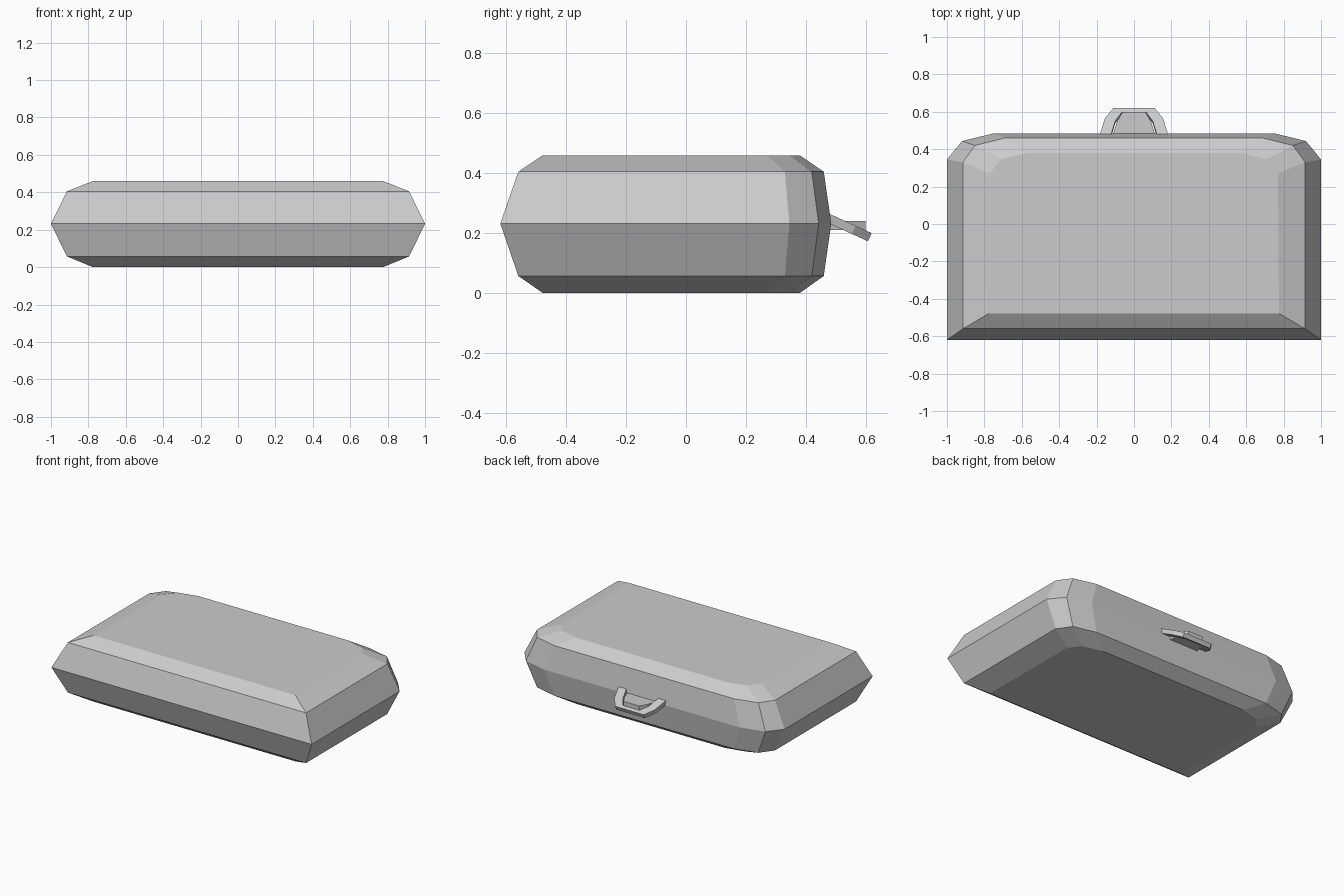
import bpy, bmesh
from math import atan2
from mathutils import Matrix

if "Cube" in bpy.data.objects:
    bpy.data.objects.remove(bpy.data.objects["Cube"])


def make_object(name, bm):
    bmesh.ops.recalc_face_normals(bm, faces=bm.faces[:])
    mesh = bpy.data.meshes.new(name)
    bm.to_mesh(mesh)
    bm.free()
    obj = bpy.data.objects.new(name, mesh)
    bpy.context.collection.objects.link(obj)
    return obj


def mirrored(half):
    # closed outline from its right half
    return half + [(-x, y) for x, y in reversed(half)]


def bridge(bm, a, b):
    for i in range(len(a)):
        j = (i + 1) % len(a)
        bm.faces.new((a[i], a[j], b[j], b[i]))


# right-half outlines of the case: seam, shoulder and flat face
SEAM = mirrored([(1.0, -0.62), (1.0, 0.345), (0.92, 0.443), (0.75, 0.485)])
SHOULDER = mirrored([(0.915, -0.56), (0.915, 0.33), (0.85, 0.42), (0.69, 0.46)])
FLAT = mirrored([(0.775, -0.478), (0.77, 0.27), (0.71, 0.347), (0.57, 0.38)])


def shell(name, levels):
    bm = bmesh.new()
    rings = [[bm.verts.new((x, y, z)) for x, y in outline]
             for outline, z in zip((SEAM, SHOULDER, FLAT), levels)]
    for a, b in zip(rings, rings[1:]):
        bridge(bm, a, b)
    bm.faces.new(rings[-1])
    obj = make_object(name, bm)
    # open shell: make sure the flat face points away from the case
    flat = obj.data.polygons[-1]
    if flat.normal.z * (levels[-1] - levels[0]) < 0:
        obj.data.flip_normals()


# two case halves
shell("case_lid", (0.232, 0.405, 0.46))
shell("case_base", (0.232, 0.057, 0.0))


def plate(name, outer, z0, z1, inner=None):
    # flat slab; an inner outline leaves a U-shaped band
    outline = outer + list(reversed(inner)) if inner else mirrored(outer)
    bm = bmesh.new()
    face = bm.faces.new([bm.verts.new((x, y, z0)) for x, y in outline])
    ext = bmesh.ops.extrude_face_region(bm, geom=[face], use_keep_orig=True)
    for v in ext["geom"]:
        if isinstance(v, bmesh.types.BMVert):
            v.co.z = z1
    return make_object(name, bm)


# carrying handle, drooping away from the back
outer = mirrored([(0.185, -0.01), (0.155, 0.095), (0.11, 0.154)])
inner = mirrored([(0.125, -0.01), (0.10, 0.078), (0.065, 0.130)])
handle = plate("handle", outer, -0.03, 0.0, inner)
handle.data.transform(Matrix.Translation((0, 0.48, 0.264)) @
                      Matrix.Rotation(-atan2(0.064, 0.14), 4, 'X'))

# latch tab inside the handle
plate("latch_tab", [(0.12, 0.46), (0.09, 0.55), (0.06, 0.60)], 0.21, 0.24)
